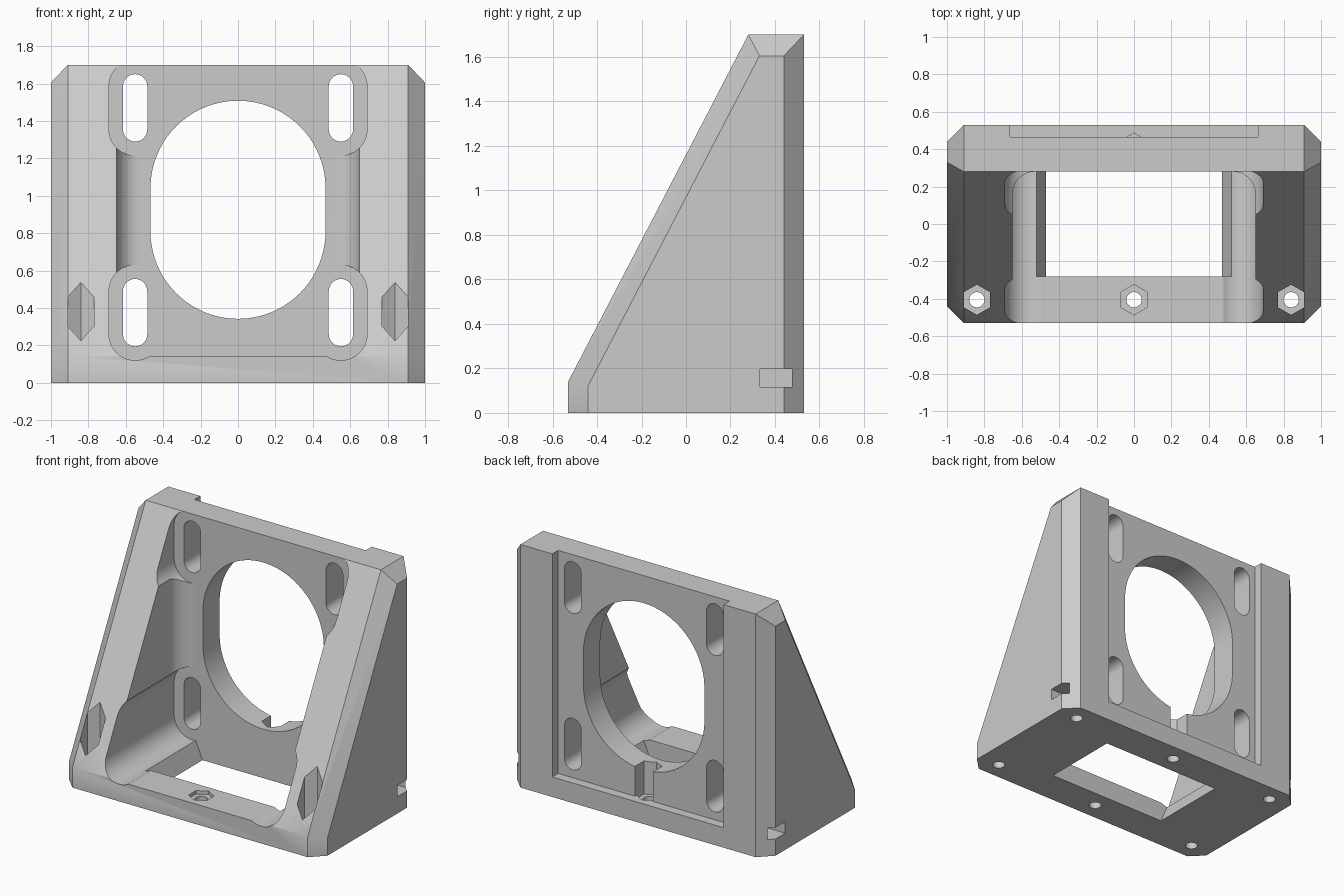
import bpy, bmesh, math

if "Cube" in bpy.data.objects:
    bpy.data.objects.remove(bpy.data.objects["Cube"])

grey = bpy.data.materials.new("light_grey")
grey.diffuse_color = (0.6, 0.6, 0.6, 1)
grey.use_nodes = True
grey.node_tree.nodes["Principled BSDF"].inputs["Base Color"].default_value = grey.diffuse_color


def to_object(name, bm):
    bmesh.ops.recalc_face_normals(bm, faces=bm.faces[:])
    mesh = bpy.data.meshes.new(name)
    bm.to_mesh(mesh)
    bm.free()
    mesh.materials.append(grey)
    ob = bpy.data.objects.new(name, mesh)
    bpy.context.collection.objects.link(ob)
    return ob


def loft(name, loops):
    """Skin closed loops of equal length and cap both ends."""
    bm = bmesh.new()
    rings = [[bm.verts.new(p) for p in loop] for loop in loops]
    n = len(rings[0])
    for a, b in zip(rings, rings[1:]):
        for i in range(n):
            j = (i + 1) % n
            bm.faces.new((a[i], a[j], b[j], b[i]))
    bm.faces.new(rings[0])
    bm.faces.new(rings[-1])
    return to_object(name, bm)


def prism_y(name, pts, lo, hi):
    return loft(name, [[(x, y, z) for x, z in pts] for y in (lo, hi)])


def column(name, x, y, r, lo, hi, sides):
    ring = [(x + r * math.sin(2 * math.pi * i / sides),
             y + r * math.cos(2 * math.pi * i / sides)) for i in range(sides)]
    return loft(name, [[(u, v, z) for u, v in ring] for z in (lo, hi)])


def box(name, x0, x1, y0, y1, z0, z1):
    return prism_y(name, [(x0, z0), (x1, z0), (x1, z1), (x0, z1)], y0, y1)


def stadium(x, z0, z1, r, seg):
    """Upright slot outline; z0 and z1 are the arc centres."""
    top = [(x + r * math.cos(math.pi * i / seg), z1 + r * math.sin(math.pi * i / seg))
           for i in range(seg + 1)]
    low = [(x - r * math.cos(math.pi * i / seg), z0 - r * math.sin(math.pi * i / seg))
           for i in range(seg + 1)]
    return top + low


# Wedge body with chamfered side outlines
outer = [(-.53, 0), (.53, 0), (.53, 1.70), (.28, 1.70), (-.53, .14)]
inner = [(-.44, 0), (.44, 0), (.44, 1.605), (.33, 1.605), (-.44, .122)]
body = loft("motor_bracket", [[(x, y, z) for y, z in prof] for x, prof in
                              ((-1, inner), (-.91, outer), (.91, outer), (1, inner))])

cutters = []

# Front cavity with rounded back and floor corners
cavity = box("cavity_cutter", -.65, .65, -1, .28, .14, 2.5)
bm = bmesh.new()
bm.from_mesh(cavity.data)
edges = []
for e in bm.edges:
    a, b = (v.co for v in e.verts)
    upright = abs(a.z - b.z) > .1 and a.y > 0
    floor_side = abs(a.y - b.y) > .1 and a.z < 1
    if upright or floor_side:
        edges.append(e)
bmesh.ops.bevel(bm, geom=edges, offset=.12, segments=10, profile=.5, affect='EDGES')
bm.to_mesh(cavity.data)
bm.free()
cutters.append(cavity)

# Bolt slots and the clearance around them
for x in (-.55, .55):
    for z0, z1 in ((.26, .49), (1.355, 1.585)):
        cutters.append(prism_y("clearance_cutter", stadium(x, z0, z1, .14, 24), -1, .28))
        cutters.append(prism_y("slot_cutter", stadium(x, z0, z1, .065, 16), .1, .8))

# Large opening and shallow recess in the back wall
cutters.append(prism_y("opening_cutter", stadium(0, .81, 1.04, .468, 40), .1, .8))
cutters.append(box("recess_cutter", -.663, .663, .465, .8, .14, 2.5))

# Tapered rectangular window in the floor
cutters.append(loft("floor_window_cutter", [
    [(-w, -.28, z), (w, -.28, z), (w, .28, z), (-w, .28, z)]
    for w, z in ((.449, -.05), (.551, .19))]))

# Screw holes and nut pockets
for x in (-.84, 0, .84):
    cutters.append(column("screw_cutter", x, -.405, .041, -.1, .3, 24))
    cutters.append(column("nut_cutter", x, -.405, .081, .115, .8, 6))
    cutters.append(column("screw_cutter", x, .405, .041, -.1, .18, 24))
cutters.append(column("nut_cutter", 0, .405, .081, .115, .6, 6))
cutters.append(box("rear_notch_cutter", -.07, .07, .405, .6, .14, .45))
for s in (-1, 1):
    a, b = sorted((s * .77, s * 1.2))
    cutters.append(box("side_nut_cutter", a, b, .333, .477, .117, .197))

# Cut everything out of the body
bpy.context.view_layer.objects.active = body
body.select_set(True)
for c in cutters:
    mod = body.modifiers.new("cut", 'BOOLEAN')
    mod.operation = 'DIFFERENCE'
    mod.solver = 'EXACT'
    mod.object = c
    bpy.ops.object.modifier_apply(modifier=mod.name)
    bpy.data.objects.remove(c, do_unlink=True)

bpy.ops.object.shade_smooth_by_angle(angle=math.radians(30))
